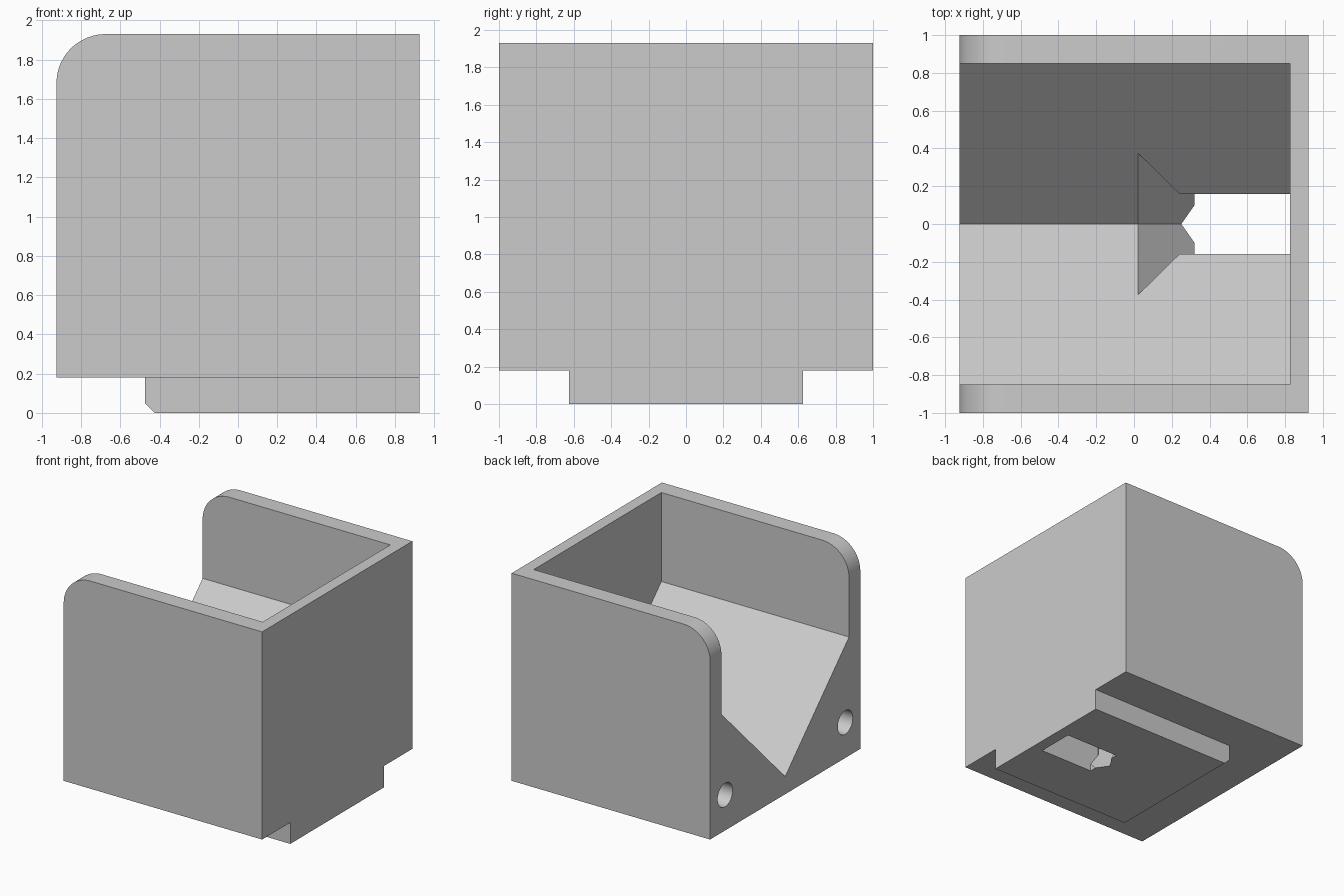
import bpy, bmesh, math
from mathutils import Vector

old = bpy.data.objects.get("Cube")
if old:
    bpy.data.objects.remove(old, do_unlink=True)

grey = bpy.data.materials.new("plain grey")
grey.use_nodes = True
colour = (0.6, 0.6, 0.6, 1)
grey.diffuse_color = colour
grey.node_tree.nodes["Principled BSDF"].inputs["Base Color"].default_value = colour


def prism(name, points, sweep):
    """Solid made by sweeping a flat outline along a vector."""
    bm = bmesh.new()
    face = bm.faces.new([bm.verts.new(p) for p in points])
    swept = bmesh.ops.extrude_face_region(bm, geom=[face])["geom"]
    bmesh.ops.translate(bm, vec=Vector(sweep),
                        verts=[v for v in swept if isinstance(v, bmesh.types.BMVert)])
    bmesh.ops.recalc_face_normals(bm, faces=bm.faces)
    mesh = bpy.data.meshes.new(name)
    bm.to_mesh(mesh)
    bm.free()
    mesh.materials.append(grey)
    obj = bpy.data.objects.new(name, mesh)
    bpy.context.collection.objects.link(obj)
    return obj


def combine(target, tool, operation):
    """Apply a boolean and drop the tool object."""
    mod = target.modifiers.new(operation.lower(), "BOOLEAN")
    mod.operation, mod.object, mod.solver = operation, tool, "EXACT"
    bpy.context.view_layer.objects.active = target
    bpy.ops.object.modifier_apply(modifier=mod.name)
    bpy.data.objects.remove(tool, do_unlink=True)


def arc(cx, cz, r, start, end, steps=20):
    angles = [math.radians(start + (end - start) * i / steps) for i in range(steps + 1)]
    return [(cx + r * math.cos(a), cz + r * math.sin(a)) for a in angles]


X, BOTTOM, TOP, R = 0.925, 0.18, 1.93, 0.25
INNER_X, INNER_Y = 0.825, 0.85
VALLEY = 0.33

# Outer body with rounded upper corners on the open end
outline = [(X, TOP)] + arc(-X + R, TOP - R, R, 90, 180) + [(-X, BOTTOM), (X, BOTTOM)]
body = prism("cradle_body", [(x, -1, z) for x, z in outline], (0, 2, 0))

# Locating foot with a chamfered end
foot = [(X, 0), (-0.425, 0), (-0.475, 0.05), (-0.475, 0.25), (X, 0.25)]
combine(body, prism("foot", [(x, -0.625, z) for x, z in foot], (0, 1.25, 0)), "UNION")

# Cavity with a V-shaped floor, open at one end
vee = [(0, VALLEY), (INNER_Y, VALLEY + INNER_Y), (INNER_Y, 2.2),
       (-INNER_Y, 2.2), (-INNER_Y, VALLEY + INNER_Y)]
combine(body, prism("cavity", [(-1.2, y, z) for y, z in vee], (INNER_X + 1.2, 0, 0)), "DIFFERENCE")

# Steep V chute leading down to the slot, limited by a funnel outline
SLOPE, START, BEND = 1.43, -0.08, 0.02
lift = VALLEY + SLOPE * (BEND - START)
chute_profile = [(0, lift), (1, lift + 1), (1, lift + 1.2), (-1, lift + 1.2), (-1, lift + 1)]
length = 0.48
chute = prism("chute", [(START, y, z) for y, z in chute_profile], (length, 0, -SLOPE * length))
funnel = [(-0.06, 0.455), (0.24, 0.16), (0.38, 0.16)]
funnel += [(x, -y) for x, y in reversed(funnel)]
combine(chute, prism("funnel", [(x, y, -0.5) for x, y in funnel], (0, 0, 3)), "INTERSECT")

# The chute only runs as far as the slot
stop = [(0.32, -1), (1, -1), (1, 1), (0.32, 1)]
combine(chute, prism("stop", [(x, y, -1) for x, y in stop], (0, 0, 4)), "DIFFERENCE")
combine(body, chute, "DIFFERENCE")

# Slot straight through the bottom
slot = [(0.32, -0.16), (INNER_X, -0.16), (INNER_X, 0.16), (0.32, 0.16)]
combine(body, prism("slot", [(x, y, -0.2) for x, y in slot], (0, 0, 1)), "DIFFERENCE")

# Blind round holes in the open end
for side in (-1, 1):
    ring = arc(side * 0.8, 0.48, 0.1, 0, 360, 32)[:-1]
    combine(body, prism("hole", [(-1.1, y, z) for y, z in ring], (0.7, 0, 0)), "DIFFERENCE")

# Smooth the curves, keep the corners crisp
bpy.ops.object.select_all(action="DESELECT")
body.select_set(True)
bpy.context.view_layer.objects.active = body
bpy.ops.object.shade_smooth_by_angle(angle=math.radians(25))
